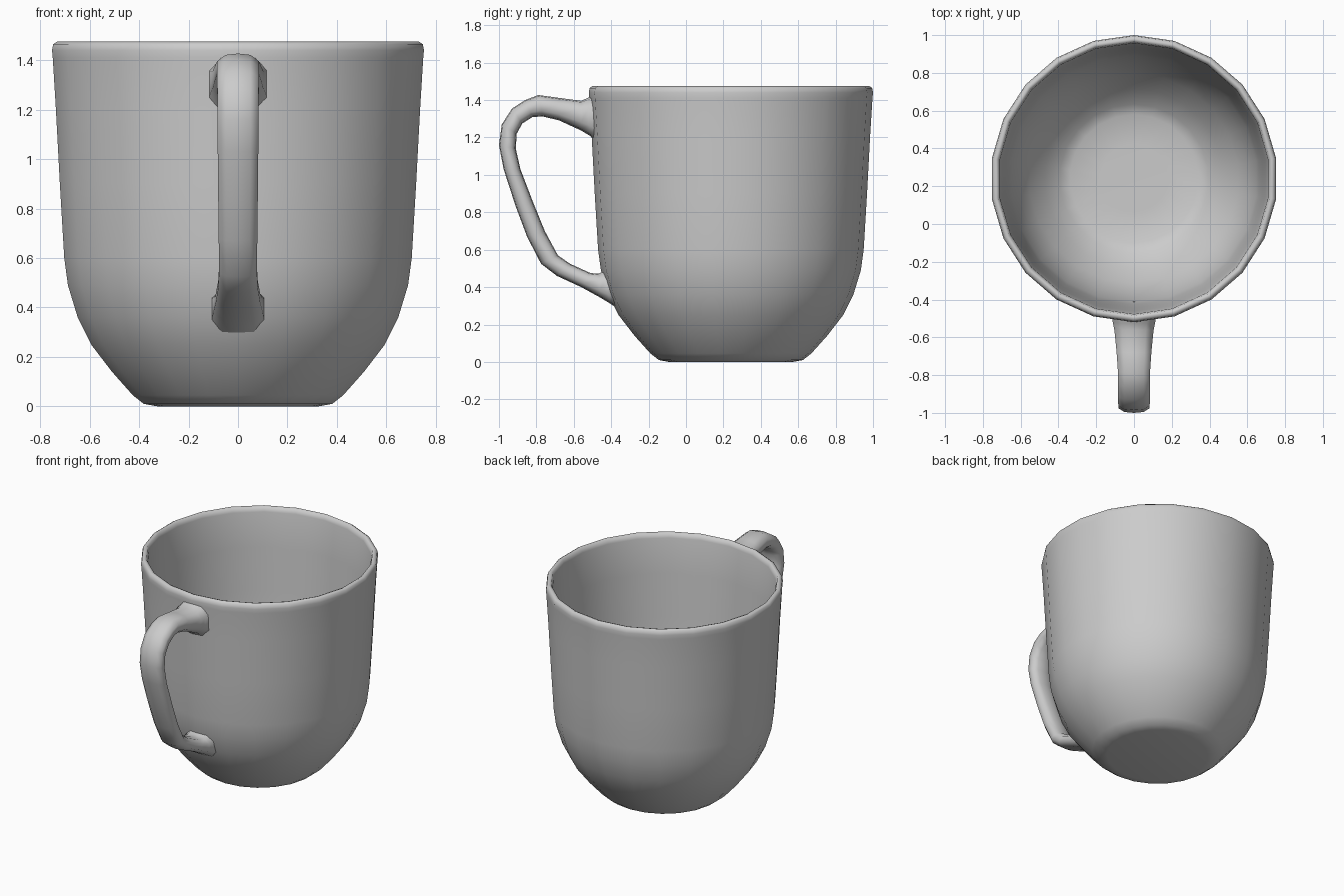
import bpy, bmesh, math

cube = bpy.data.objects.get("Cube")
if cube:
    bpy.data.objects.remove(cube, do_unlink=True)

CENTRE_Y = 0.24
SIDES = 22

clay = bpy.data.materials.new("grey ceramic")
clay.use_nodes = True
clay.diffuse_color = (0.6, 0.6, 0.6, 1)
clay.node_tree.nodes["Principled BSDF"].inputs["Base Color"].default_value = (0.6, 0.6, 0.6, 1)


def loft(name, rings):
    """Skin closed rings of points in order and cap both ends."""
    bm = bmesh.new()
    loops = [[bm.verts.new(p) for p in ring] for ring in rings]
    for a, b in zip(loops, loops[1:]):
        for i in range(len(a)):
            j = (i + 1) % len(a)
            bm.faces.new((a[i], a[j], b[j], b[i]))
    bm.faces.new(loops[0])
    bm.faces.new(loops[-1])
    bmesh.ops.recalc_face_normals(bm, faces=bm.faces)
    mesh = bpy.data.meshes.new(name)
    bm.to_mesh(mesh)
    bm.free()
    mesh.materials.append(clay)
    obj = bpy.data.objects.new(name, mesh)
    bpy.context.collection.objects.link(obj)
    bpy.ops.object.select_all(action='DESELECT')
    obj.select_set(True)
    bpy.context.view_layer.objects.active = obj
    bpy.ops.object.shade_smooth_by_angle(angle=math.radians(65))
    return obj


def circle(r, z):
    turn = [math.tau * i / SIDES for i in range(SIDES)]
    return [(r * math.sin(a), CENTRE_Y - r * math.cos(a), z) for a in turn]


# Cup: up the outer wall, over the rim and down the inside (radius, height)
outside = [(.33, 0), (.385, .01), (.43, .045), (.515, .14), (.60, .25), (.655, .36),
           (.695, .49), (.71, .6), (.728, .9), (.744, 1.2), (.757, 1.41), (.76, 1.44),
           (.755, 1.465), (.74, 1.475)]
inside = [(.725, 1.47), (.717, 1.44), (.702, 1.2), (.686, .9), (.668, .6), (.653, .5),
          (.612, .37), (.555, .26), (.475, .165), (.395, .08), (.34, .055), (.18, .05)]
loft("cup_body", [circle(r, z) for r, z in outside + inside])

# Handle: outer edge (y, z), inner edge (y, z), half width
stations = [
    ((-.485, 1.43), (-.475, 1.17), .118),
    ((-.525, 1.412), (-.515, 1.21), .112),
    ((-.56, 1.396), (-.56, 1.237), .104),
    ((-.68, 1.412), (-.68, 1.292), .092),
    ((-.79, 1.427), (-.765, 1.312), .085),
    ((-.86, 1.40), (-.82, 1.31), .085),
    ((-.93, 1.355), (-.875, 1.275), .085),
    ((-.985, 1.27), (-.905, 1.22), .083),
    ((-1.0, 1.16), (-.91, 1.14), .083),
    ((-.975, 1.03), (-.885, 1.03), .082),
    ((-.91, .83), (-.82, .86), .08),
    ((-.85, .67), (-.755, .70), .078),
    ((-.775, .525), (-.685, .57), .077),
    ((-.69, .46), (-.62, .525), .08),
    ((-.56, .40), (-.51, .475), .09),
    ((-.46, .345), (-.465, .472), .1),
    ((-.405, .312), (-.445, .485), .104),
    ((-.365, .285), (-.41, .50), .108),
]
# Rounded section: (sideways, outward), both from -1 to 1
half = [(.58, .9), (.96, .45), (.96, -.45), (.58, -.9)]
section = [(0, 1)] + half + [(0, -1)] + [(-s, t) for s, t in reversed(half)]


def handle_ring(outer, inner, width):
    ring = []
    for s, t in section:
        k = (1 + t) / 2
        ring.append((s * width / .96, inner[0] + (outer[0] - inner[0]) * k,
                     inner[1] + (outer[1] - inner[1]) * k))
    return ring


loft("handle", [handle_ring(*st) for st in stations])
